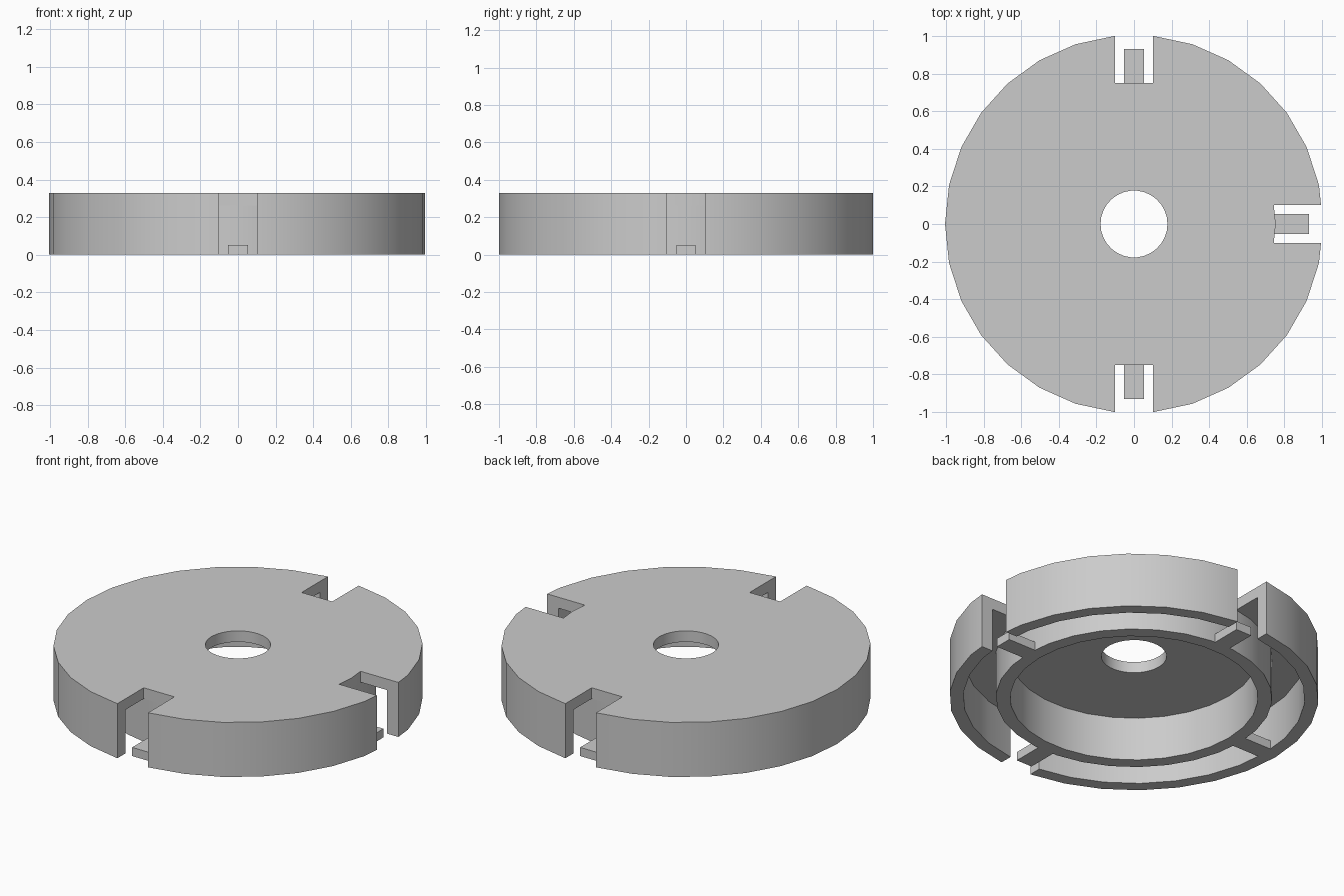
import bpy, bmesh, math
from mathutils import Matrix, Vector

if "Cube" in bpy.data.objects:
    bpy.data.objects.remove(bpy.data.objects["Cube"], do_unlink=True)

SIDES = 30
HEIGHT, UNDER = 0.328, 0.262          # top of the plate and its underside
HOLE, HUB_IN, HUB_OUT = 0.178, 0.675, 0.753
RIM_IN, RIM_OUT = 0.931, 1.0055
SLOT, TAB = 0.102, 0.052              # half widths

grey = bpy.data.materials.new("light grey")
grey.use_nodes = True
colour = (0.6, 0.6, 0.6, 1)
grey.diffuse_color = colour
grey.node_tree.nodes["Principled BSDF"].inputs["Base Color"].default_value = colour


def make_object(name, bm):
    bmesh.ops.recalc_face_normals(bm, faces=bm.faces)
    mesh = bpy.data.meshes.new(name)
    bm.to_mesh(mesh)
    bm.free()
    obj = bpy.data.objects.new(name, mesh)
    bpy.context.collection.objects.link(obj)
    mesh.materials.append(grey)
    return obj


def lathe(name, profile):
    bm = bmesh.new()
    verts = [bm.verts.new((r, 0, z)) for r, z in profile]
    edges = [bm.edges.new((v, verts[i - 1])) for i, v in enumerate(verts)]
    bmesh.ops.spin(bm, geom=verts + edges, cent=(0, 0, 0), axis=(0, 0, 1),
                   angle=math.tau, steps=SIDES)
    bmesh.ops.remove_doubles(bm, verts=bm.verts, dist=1e-4)
    return make_object(name, bm)


def prism(name, outline, bottom, top, turn):
    bm = bmesh.new()
    face = bm.faces.new([bm.verts.new((x, y, bottom)) for x, y in outline])
    new = bmesh.ops.extrude_face_region(bm, geom=[face])["geom"]
    bmesh.ops.translate(bm, vec=Vector((0, 0, top - bottom)),
                        verts=[v for v in new if isinstance(v, bmesh.types.BMVert)])
    bm.transform(Matrix.Rotation(turn, 4, "Z"))
    return make_object(name, bm)


# Plate with a hanging hub ring and an outer rim
body = lathe("slotted_cover", [
    (HOLE, HEIGHT), (RIM_OUT, HEIGHT), (RIM_OUT, 0), (RIM_IN, 0),
    (RIM_IN, UNDER), (HUB_OUT, UNDER), (HUB_OUT, 0), (HUB_IN, 0),
    (HUB_IN, UNDER), (HOLE, UNDER)])

# Four slots reaching in to the hub ring, following its facets
start = HUB_OUT + 0.001
slope = math.tan(math.pi / SIDES)
for i, name in enumerate(("left", "back", "right", "front")):
    turn = i * math.pi / 2
    if i % 2 == 0:
        inner = [(start - SLOT * slope, SLOT), (start, 0), (start - SLOT * slope, -SLOT)]
    else:
        flat = HUB_OUT * math.cos(math.pi / SIDES) + 0.001
        inner = [(flat, SLOT), (flat, -SLOT)]
    cutter = prism("slot_cutter", inner + [(1.2, -SLOT), (1.2, SLOT)], -0.1, 0.5, turn)
    cutter.hide_render = True
    mod = body.modifiers.new("slot", "BOOLEAN")
    mod.operation, mod.solver, mod.object = "DIFFERENCE", "EXACT", cutter
    bpy.context.view_layer.objects.active = body
    bpy.ops.object.modifier_apply(modifier=mod.name)
    bpy.data.objects.remove(cutter, do_unlink=True)

    # Small tab at the foot of each slot
    prism(name + "_tab", [(0.742, -TAB), (RIM_IN, -TAB), (RIM_IN, TAB), (0.742, TAB)],
          0, 0.052, turn)

# Smooth round walls, sharp corners
bpy.ops.object.select_all(action="DESELECT")
body.select_set(True)
bpy.context.view_layer.objects.active = body
bpy.ops.object.shade_smooth_by_angle(angle=math.radians(30))
